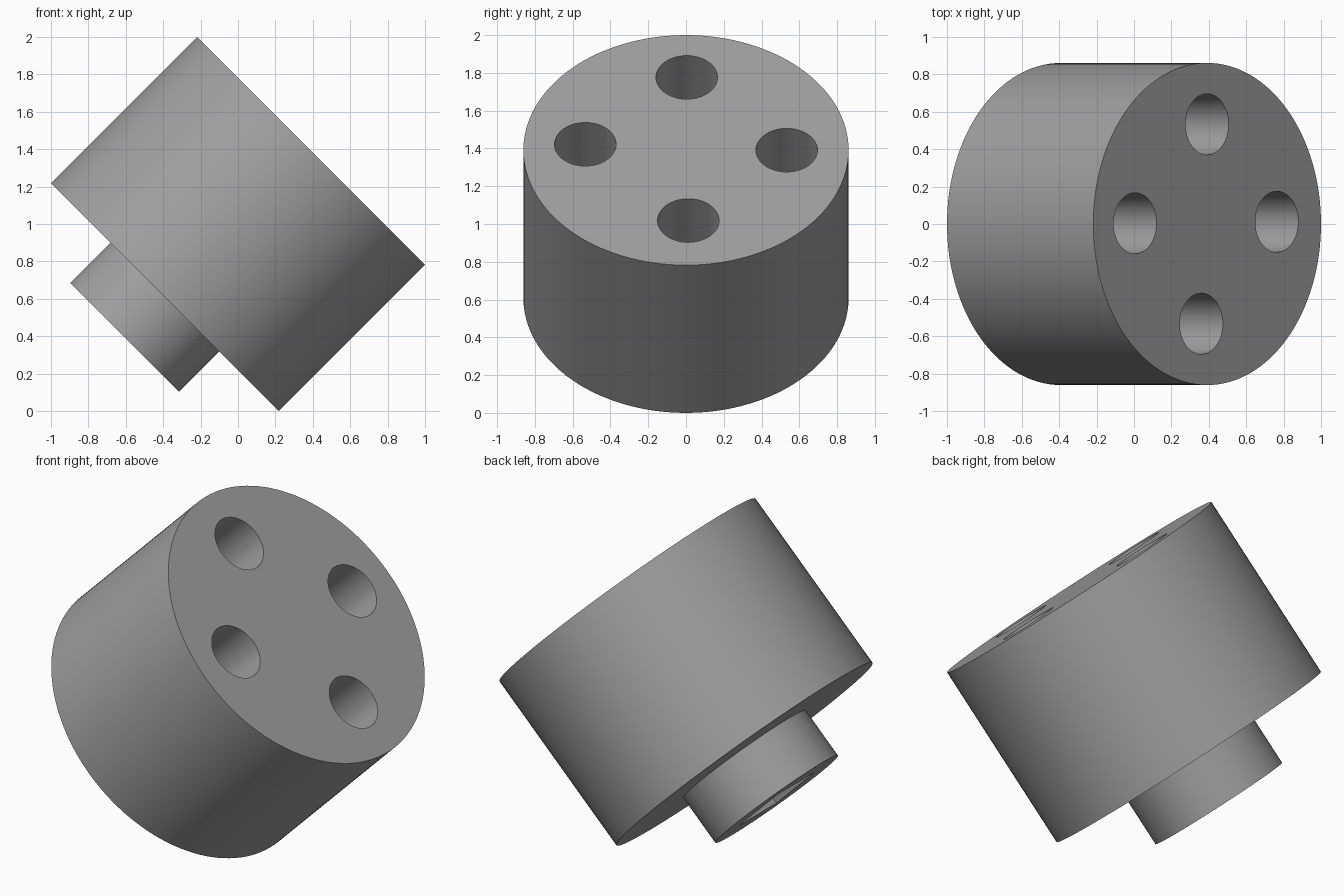
import bpy, math
from mathutils import Matrix

if "Cube" in bpy.data.objects:
    bpy.data.objects.remove(bpy.data.objects["Cube"])

# Everything is modelled along its own axis, then tilted 45 degrees
TILT = Matrix.Translation((0, 0, 1)) @ Matrix.Rotation(math.radians(45), 4, 'Y')
HALF, RADIUS = 0.553, 0.861
BOSS_END, BOSS_RADIUS = -0.857, 0.412
HOLE_RADIUS, HOLE_DEPTH = 0.163, 0.75
SOCKET_SIDE, SOCKET_DEPTH = 0.36, 0.3

grey = bpy.data.materials.new("grey metal")
grey.diffuse_color = (0.35, 0.35, 0.35, 1)
grey.use_nodes = True
grey.node_tree.nodes["Principled BSDF"].inputs["Base Color"].default_value = grey.diffuse_color


def cylinder(name, radius, z0, z1, x=0, y=0, sides=96):
    bpy.ops.mesh.primitive_cylinder_add(vertices=sides, radius=radius, depth=z1 - z0,
                                        location=(x, y, (z0 + z1) / 2))
    ob = bpy.context.object
    ob.name = name
    bpy.ops.object.transform_apply(location=True, rotation=True, scale=True)
    ob.data.materials.append(grey)
    return ob


def combine(target, tool, operation):
    mod = target.modifiers.new(operation.lower(), 'BOOLEAN')
    mod.object, mod.operation, mod.solver = tool, operation, 'EXACT'
    bpy.context.view_layer.objects.active = target
    bpy.ops.object.modifier_apply(modifier=mod.name)
    bpy.data.objects.remove(tool)


# Main drum with the narrower boss underneath
body = cylinder("drum_body", RADIUS, -HALF, HALF, sides=128)
combine(body, cylinder("boss", BOSS_RADIUS, BOSS_END, -HALF + 0.05), 'UNION')

# Four blind holes in the upper face
for x, y in [(0, 0.533), (-0.044, -0.533), (-0.545, 0.004), (0.527, 0.012)]:
    combine(body, cylinder("hole_cutter", HOLE_RADIUS, HALF - HOLE_DEPTH, HALF + 0.1,
                           x, y, 64), 'DIFFERENCE')

# Square drive socket in the end of the boss
bpy.ops.mesh.primitive_cube_add(size=1, location=(0, 0, BOSS_END + SOCKET_DEPTH / 2 - 0.05))
socket = bpy.context.object
socket.scale = (SOCKET_SIDE, SOCKET_SIDE, SOCKET_DEPTH + 0.1)
bpy.ops.object.transform_apply(location=True, rotation=True, scale=True)
socket.data.materials.append(grey)
combine(body, socket, 'DIFFERENCE')

# Tilt into place and smooth the round walls
body.data.transform(TILT)
bpy.ops.object.select_all(action='DESELECT')
body.select_set(True)
bpy.context.view_layer.objects.active = body
bpy.ops.object.shade_smooth_by_angle(angle=math.radians(30))
